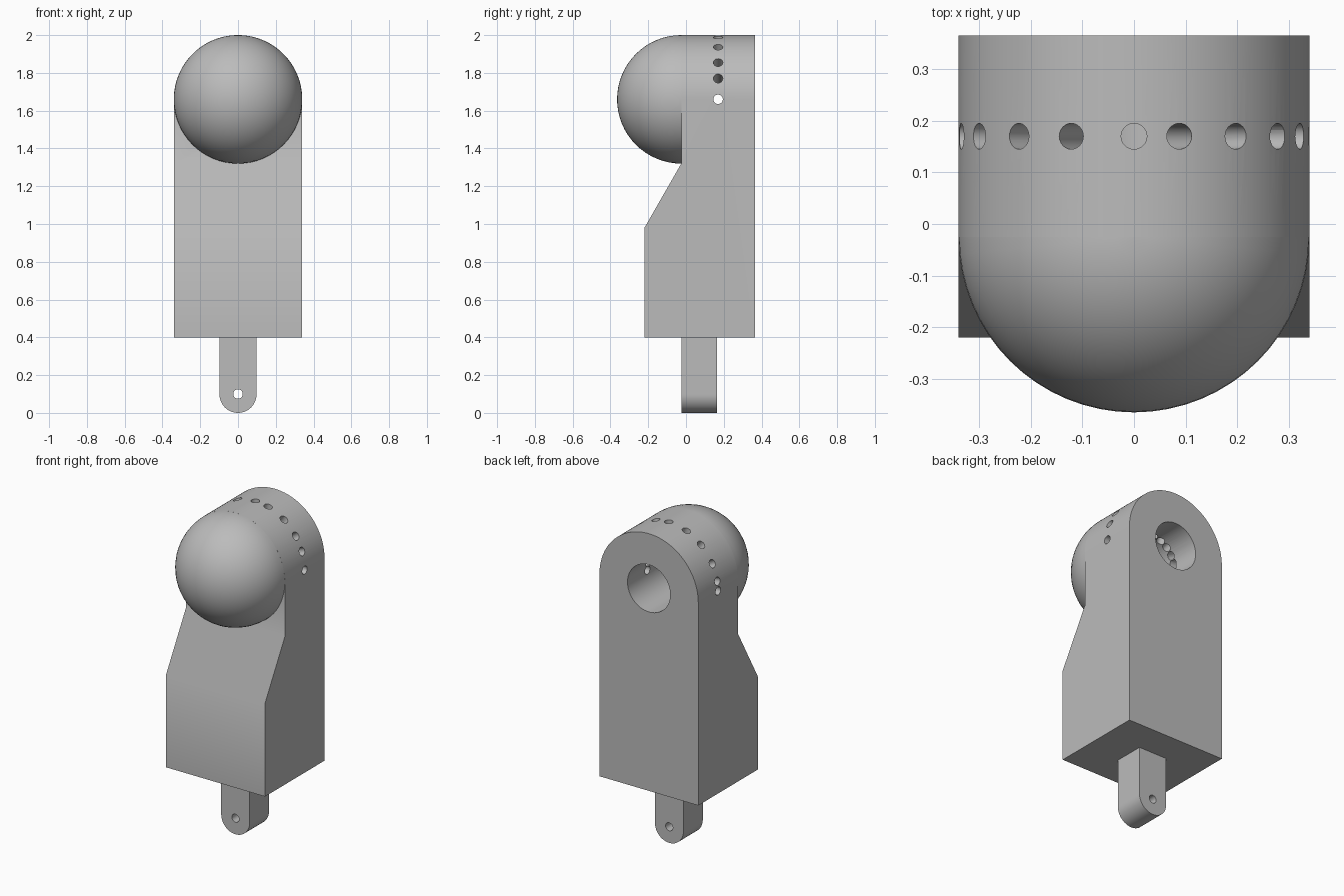
import bpy, bmesh
from math import sin, cos, pi, radians
from mathutils import Vector, Matrix

cube = bpy.data.objects.get("Cube")
if cube:
    bpy.data.objects.remove(cube, do_unlink=True)

grey = bpy.data.materials.new("plain_grey")
grey.use_nodes = True
grey.diffuse_color = (0.5, 0.5, 0.5, 1)
grey.node_tree.nodes["Principled BSDF"].inputs["Base Color"].default_value = (0.5, 0.5, 0.5, 1)

R, BORE, AXIS_Z = 0.34, 0.147, 1.66      # arch radius, bore radius, arch centre height
FRONT, FACE, BACK = -0.22, -0.025, 0.365  # lower front, upper front and back planes


def finish(name, bm):
    bmesh.ops.recalc_face_normals(bm, faces=bm.faces)
    mesh = bpy.data.meshes.new(name)
    bm.to_mesh(mesh)
    bm.free()
    mesh.materials.append(grey)
    obj = bpy.data.objects.new(name, mesh)
    bpy.context.collection.objects.link(obj)
    return obj


def prism(name, points, offset):
    """Extrude a closed outline along an offset."""
    bm = bmesh.new()
    face = bm.faces.new([bm.verts.new(p) for p in points])
    ext = bmesh.ops.extrude_face_region(bm, geom=[face])
    moved = [v for v in ext["geom"] if isinstance(v, bmesh.types.BMVert)]
    bmesh.ops.translate(bm, vec=offset, verts=moved)
    return finish(name, bm)


def rod(name, start, end, radius, sides):
    """Cylinder between two points."""
    start, end = Vector(start), Vector(end)
    axis = end - start
    turn = axis.to_track_quat("Z", "Y").to_matrix().to_4x4()
    bm = bmesh.new()
    bmesh.ops.create_cone(bm, cap_ends=True, segments=sides, radius1=radius, radius2=radius,
                          depth=axis.length,
                          matrix=Matrix.Translation((start + end) / 2) @ turn)
    return finish(name, bm)


def arc(radius, z, y, start, steps):
    """Half circle in the xz plane."""
    return [(radius * cos(start + pi * i / steps), y, z + radius * sin(start + pi * i / steps))
            for i in range(steps + 1)]


def cut(target, cutters):
    """Subtract helpers and bake the result."""
    bpy.context.view_layer.objects.active = target
    for cutter in cutters:
        cutter.hide_render = True
        mod = target.modifiers.new("cut", "BOOLEAN")
        mod.operation, mod.solver, mod.object = "DIFFERENCE", "EXACT", cutter
        bpy.ops.object.modifier_apply(modifier=mod.name)
        bpy.data.objects.remove(cutter, do_unlink=True)


def smooth(obj):
    bpy.ops.object.select_all(action="DESELECT")
    obj.select_set(True)
    bpy.context.view_layer.objects.active = obj
    bpy.ops.object.shade_smooth_by_angle(angle=radians(30))


# Round-topped housing with a sloping shoulder cut from its front
outline = arc(R, AXIS_Z, FRONT, 0, 64) + [(-R, FRONT, 0.4), (R, FRONT, 0.4)]
housing = prism("housing", outline, (0, BACK - FRONT, 0))
shoulder = [(-0.5, FRONT, 0.98), (-0.5, FACE, 1.32), (-0.5, FACE, 2.2),
            (-0.5, -0.5, 2.2), (-0.5, -0.5, 0.98)]
cutters = [prism("shoulder_cutter", shoulder, (1, 0, 0)),
           rod("bore_cutter", (0, FACE - 0.1, AXIS_Z), (0, 0.5, AXIS_Z), BORE, 64)]

# Small radial holes around the arch, breaking into the bore
hole_y = (FACE + BACK) / 2
for degrees in (-90, -80, -62, -41, -21, 0, 15, 35.5, 55, 71, 90):
    a = radians(degrees)
    ends = [(r * sin(a), hole_y, AXIS_Z + r * cos(a)) for r in (0.1, 0.4)]
    cutters.append(rod("vent_cutter", *ends, 0.025, 24))
cut(housing, cutters)
smooth(housing)

# Half-sphere dome on the front face
bm = bmesh.new()
bmesh.ops.create_uvsphere(bm, u_segments=64, v_segments=32, radius=R,
                          matrix=Matrix.Translation((0, FACE, AXIS_Z)))
sliced = bmesh.ops.bisect_plane(bm, geom=bm.verts[:] + bm.edges[:] + bm.faces[:], dist=1e-5,
                                plane_co=(0, FACE, 0), plane_no=(0, 1, 0), clear_outer=True)
rim = [e for e in sliced["geom_cut"] if isinstance(e, bmesh.types.BMEdge)]
bmesh.ops.edgeloop_fill(bm, edges=rim)
smooth(finish("dome", bm))

# Mounting tab with a rounded end and pin hole
tab = prism("mounting_tab", arc(0.098, 0.098, FACE, pi, 32) + [(0.098, FACE, 0.4), (-0.098, FACE, 0.4)],
            (0, 0.19, 0))
cut(tab, [rod("pin_cutter", (0, -0.3, 0.1), (0, 0.4, 0.1), 0.025, 32)])
smooth(tab)
